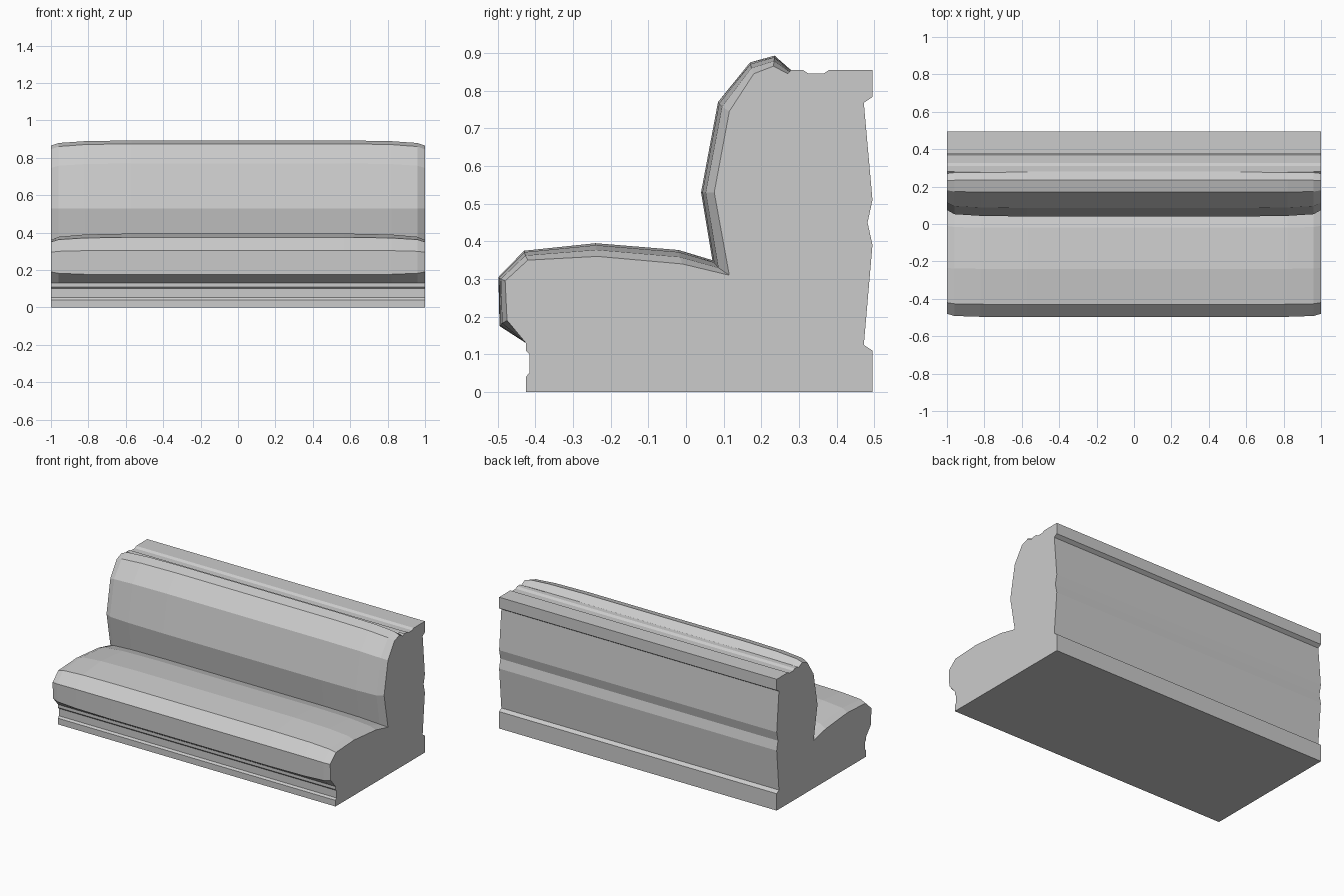
import bpy
import bmesh

cube = bpy.data.objects.get("Cube")
if cube:
    bpy.data.objects.remove(cube, do_unlink=True)

# Upholstery material
GREY = (0.6, 0.6, 0.6, 1.0)
mat = bpy.data.materials.new("plain_grey")
mat.use_nodes = True
mat.diffuse_color = GREY
mat.node_tree.nodes["Principled BSDF"].inputs["Base Color"].default_value = GREY

# Side profile as (y, z): kick plate, cushions, top trim, back panel
kick_plate = [(-.425, 0), (-.425, .04), (-.415, .052), (-.415, .1), (-.425, .11), (-.425, .13)]
cushion_end = [(-.475, .19), (-.48, .295), (-.42, .35), (-.235, .36), (-.01, .34),
               (.115, .31), (.075, .53), (.115, .745), (.18, .845), (.232, .865), (.27, .845)]
cushion_mid = [(-.495, .175), (-.498, .305), (-.43, .375), (-.24, .395), (-.02, .377),
               (.07, .35), (.04, .53), (.085, .77), (.17, .875), (.235, .893), (.277, .856)]
top_trim = [(.28, .855), (.31, .855), (.325, .845), (.365, .845), (.38, .855), (.495, .855)]
back_panel = [(.495, .783), (.472, .768), (.495, .51), (.482, .45), (.495, .39),
              (.472, .125), (.495, .11), (.495, 0)]

# Cushion fullness along the width: (x, depth blend, height blend)
half = [(1, 0, 0), (.96, .65, .5), (.82, .9, .85), (.57, 1, 1)]
stations = [(-x, a, b) for x, a, b in half] + half[::-1]


def section(ty, tz):
    """Profile with the cushions puffed from their end shape to full shape."""
    puffed = [(e[0] + (m[0] - e[0]) * ty, e[1] + (m[1] - e[1]) * tz)
              for e, m in zip(cushion_end, cushion_mid)]
    return kick_plate + puffed + top_trim + back_panel


# Loft the sections into one closed bench
bm = bmesh.new()
rings = [[bm.verts.new((x, y, z)) for y, z in section(ty, tz)] for x, ty, tz in stations]
for a, b in zip(rings, rings[1:]):
    for i in range(len(a)):
        j = (i + 1) % len(a)
        bm.faces.new((a[i], a[j], b[j], b[i]))
bm.faces.new(rings[0])
bm.faces.new(rings[-1][::-1])
bmesh.ops.recalc_face_normals(bm, faces=bm.faces[:])

mesh = bpy.data.meshes.new("bench_seat")
bm.to_mesh(mesh)
bm.free()
mesh.materials.append(mat)
bench = bpy.data.objects.new("bench_seat", mesh)
bpy.context.collection.objects.link(bench)
